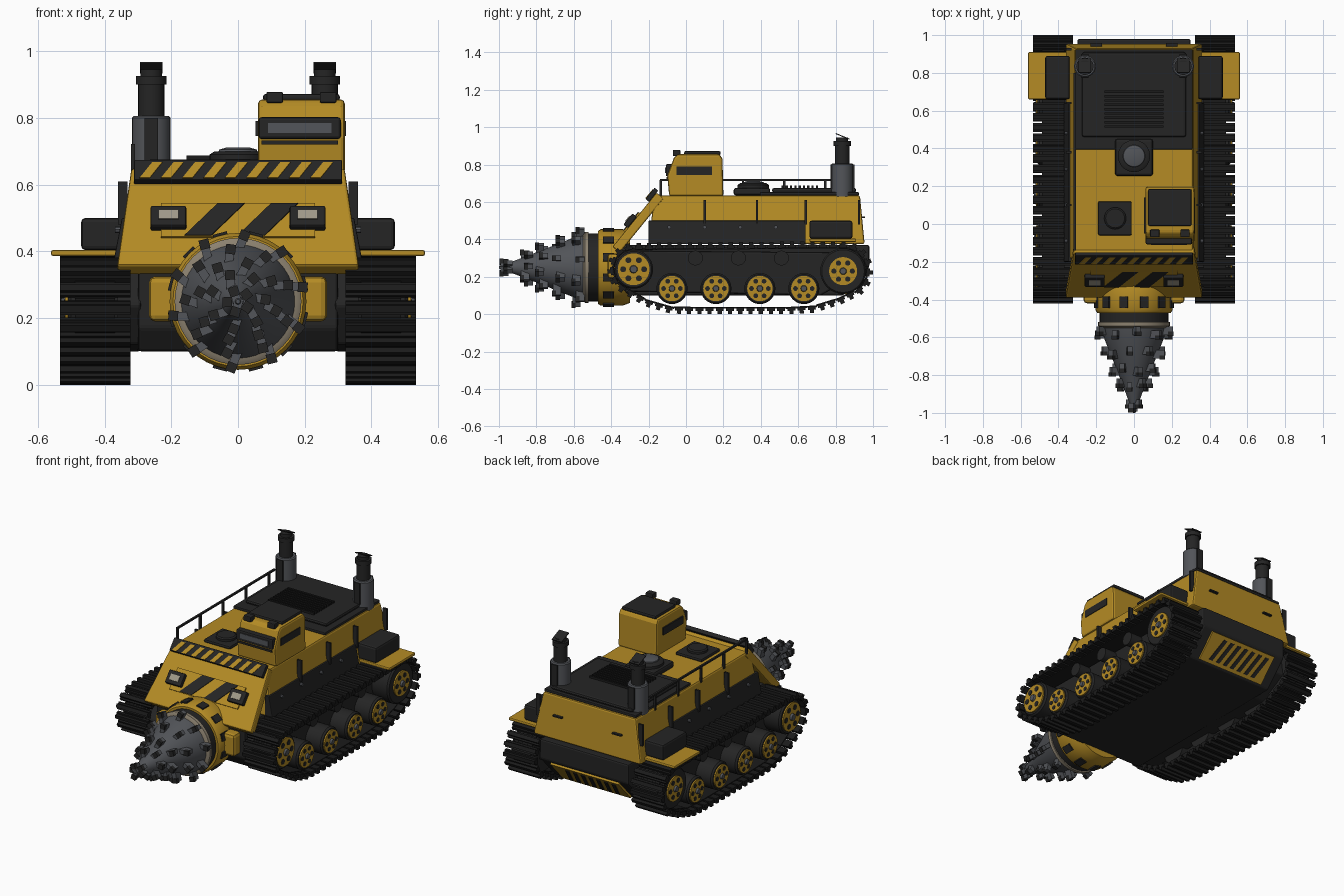
import bpy, bmesh
from math import sin, cos, pi, radians, hypot
from mathutils import Matrix, Vector

old = bpy.data.objects.get("Cube")
if old:
    bpy.data.objects.remove(old)


def material(name, r, g, b):
    m = bpy.data.materials.new(name)
    m.use_nodes = True
    m.diffuse_color = (r, g, b, 1)
    m.node_tree.nodes["Principled BSDF"].inputs["Base Color"].default_value = (r, g, b, 1)
    return m


YELLOW = material("yellow paint", .46, .26, .018)
DARK = material("dark steel", .018, .018, .018)
TRACK = material("track black", .011, .011, .011)
STEEL = material("drill steel", .085, .09, .1)
TAN = material("worn ring", .26, .22, .16)
LENS = material("lamp lens", .35, .32, .25)


def finish(name, bm, mat, bevel=0, smooth=False):
    bmesh.ops.recalc_face_normals(bm, faces=bm.faces)
    me = bpy.data.meshes.new(name)
    bm.to_mesh(me)
    bm.free()
    me.materials.append(mat)
    ob = bpy.data.objects.new(name, me)
    bpy.context.collection.objects.link(ob)
    if bevel:
        mod = ob.modifiers.new("bevel", 'BEVEL')
        mod.width, mod.segments = bevel, 2
    if smooth:
        bpy.ops.object.select_all(action='DESELECT')
        ob.select_set(True)
        bpy.context.view_layer.objects.active = ob
        bpy.ops.object.shade_smooth_by_angle(angle=radians(35))
    return ob


def loft(bm, a, b):
    """Closed solid between two matching outlines."""
    va, vb = [bm.verts.new(p) for p in a], [bm.verts.new(p) for p in b]
    bm.faces.new(va)
    bm.faces.new(vb)
    for i in range(len(va)):
        j = (i + 1) % len(va)
        bm.faces.new((va[i], va[j], vb[j], vb[i]))


def rect(x0, x1, y0, y1, z):
    return [(x0, y0, z), (x1, y0, z), (x1, y1, z), (x0, y1, z)]


def add_box(bm, x0, x1, y0, y1, z0, z1, M=Matrix()):
    loft(bm, [M @ Vector(p) for p in rect(x0, x1, y0, y1, z0)],
         [M @ Vector(p) for p in rect(x0, x1, y0, y1, z1)])


def box(name, mat, *size, bevel=0):
    bm = bmesh.new()
    add_box(bm, *size)
    return finish(name, bm, mat, bevel)


def frustum(name, mat, low, z0, high, z1, bevel=0):
    bm = bmesh.new()
    loft(bm, rect(*low, z0), rect(*high, z1))
    return finish(name, bm, mat, bevel)


def prism(name, mat, x0, x1, pts, bevel=0):
    bm = bmesh.new()
    loft(bm, [(x0, y, z) for y, z in pts], [(x1, y, z) for y, z in pts])
    return finish(name, bm, mat, bevel)


def lathe(name, mat, axis, centre, profile, n=32):
    """Solid of revolution from (position, radius) pairs along one axis."""
    bm, rings = bmesh.new(), []
    i = 'XYZ'.index(axis)
    for h, r in profile:
        ring = []
        for k in range(n):
            p = Vector(centre)
            p[i] += h
            p[(i + 1) % 3] += r * cos(2 * pi * k / n)
            p[(i + 2) % 3] += r * sin(2 * pi * k / n)
            ring.append(bm.verts.new(p))
        rings.append(ring)
    bm.faces.new(rings[0])
    bm.faces.new(rings[-1])
    for a, b in zip(rings, rings[1:]):
        for k in range(n):
            bm.faces.new((a[k], a[k - 1], b[k - 1], b[k]))
    return finish(name, bm, mat, smooth=True)


def slab(name, mat, pts, d0, d1, top, bottom, side=1, bevel=0):
    """Plate outlined in (x, z), lying on the slope through top and bottom."""
    dy, dz = bottom[0] - top[0], bottom[1] - top[1]
    n = Vector((0, dz, -dy)).normalized() * side
    base = [Vector((x, top[0] + (z - top[1]) * dy / dz, z)) for x, z in pts]
    bm = bmesh.new()
    loft(bm, [p + n * d0 for p in base], [p + n * d1 for p in base])
    return finish(name, bm, mat, bevel)


# Hull
prism("lower_hull", DARK, -.3, .3, [(-.36, .37), (-.36, .17), (-.31, .1), (.84, .1),
                                   (.98, .25), (.98, .37)], .01)
frustum("upper_hull", YELLOW, (-.362, .362, -.2, .955), .375, (-.312, .312, -.17, .93), .635, .01)
FRONT = ((-.165, .64), (-.385, .37))
slab("nose_plate", YELLOW, [(-.32, .65), (.32, .65), (.362, .36), (-.362, .36)], -.05, 0, *FRONT, bevel=.008)
slab("nose_panel", YELLOW, [(-.23, .54), (.23, .54), (.23, .44), (-.23, .44)], 0, .008, *FRONT)
for i in range(2):
    x = -.16 + i * .16
    slab("nose_stripe", DARK, [(x, .442), (x + .08, .442), (x + .18, .538), (x + .1, .538)],
         .008, .012, *FRONT)
slab("hazard_bar", DARK, [(-.312, .66), (.312, .66), (.312, .6), (-.312, .6)], 0, .025, *FRONT, bevel=.004)
for i in range(9):
    x = -.295 + i * .064
    slab("hazard_stripe", YELLOW, [(x, .603), (x + .03, .603), (x + .068, .65), (x + .038, .65)],
         .025, .028, *FRONT)
for s in (-1, 1):
    slab("lamp_frame", DARK, [(s * x, z) for x, z in
         ((.155, .52), (.262, .52), (.262, .46), (.155, .46))], 0, .03, *FRONT, bevel=.006)
    slab("lamp_lens", LENS, [(s * x, z) for x, z in
         ((.178, .503), (.238, .503), (.238, .476), (.178, .476))], .03, .035, *FRONT)

# Rear hazard panel and handles
REAR = ((.98, .25), (.84, .1))
slab("rear_panel", YELLOW, [(-.23, .24), (.23, .24), (.23, .11), (-.23, .11)], 0, .012, *REAR, side=-1)
for i in range(7):
    x = -.2 + i * .052
    slab("rear_stripe", DARK, [(x, .225), (x + .024, .225), (x + .06, .125), (x + .036, .125)],
         .012, .016, *REAR, side=-1)
for s in (-1, 1):
    box("rear_handle", DARK, s * .2 - .03, s * .2 + .03, .94, .958, .515, .523)

# Hull sides, rear fenders and tool boxes
for s in (-1, 1):
    inner = s * .32
    bm = bmesh.new()
    loft(bm, rect(inner, s * .372, -.2, .64, .375), rect(inner, s * .348, -.2, .64, .5))
    finish("side_skirt", bm, DARK, .004)
    for y in (-.09, .1, .29, .48):
        lathe("skirt_bolt", STEEL, 'X', (s * .36, y, .465), [(-.008, .01), (.008, .01)], 8)
    for y in (.1, .38, .64, .925):
        box("side_rod", DARK, s * .345 - .014, s * .345 + .014, y - .006, y + .006, .48, .61)
    box("rear_fender", YELLOW, s * .45 - .11, s * .45 + .11, .66, .91, .386, .404, bevel=.006)
    box("tool_box", DARK, s * .405 - .065, s * .405 + .065, .66, .89, .404, .5, bevel=.012)

# Engine deck with grille
box("engine_deck", DARK, -.31, .31, .395, .925, .635, .652, bevel=.005)
box("engine_cover", DARK, -.275, .275, .46, .91, .65, .675, bevel=.012)
for i in range(9):
    y = .51 + i * .023
    box("grille_slat", TRACK, -.155, .155, y, y + .012, .675, .688)

# Roof hatches
box("vent_base", DARK, -.1, .1, .255, .45, .635, .675, bevel=.012)
lathe("vent_dome", DARK, 'Z', (0, .36, .67), [(0, .085), (.02, .085), (.03, .07)])
lathe("vent_cap", STEEL, 'Z', (0, .36, .695), [(0, .06), (.01, .056), (.016, .035)])
box("hatch_base", DARK, -.19, -.012, -.06, .12, .635, .655, bevel=.008)
lathe("hatch_lid", DARK, 'Z', (-.1, .03, .65), [(0, .058), (.018, .058), (.024, .05)])

# Cab
prism("cab", YELLOW, .06, .32, [(-.09, .63), (-.1, .74), (-.065, .835), (-.045, .855),
                               (.18, .855), (.195, .83), (.2, .63)], .012)
box("cab_roof", DARK, .075, .305, -.01, .185, .85, .872, bevel=.008)
box("cab_visor", DARK, .062, .308, -.108, -.04, .737, .802, bevel=.008)
box("cab_windshield", STEEL, .09, .28, -.111, -.105, .755, .785)
box("cab_sill", DARK, .07, .3, -.105, -.06, .72, .732)
for x0, x1 in ((.052, .062), (.318, .324)):
    box("cab_side_window", DARK, x0, x1, -.05, .14, .745, .79)
for x in (.11, .27):
    box("cab_lamp", DARK, x - .025, x + .025, -.07, -.03, .845, .878, bevel=.005)

# Exhaust stacks
for s in (-1, 1):
    c = (s * .26, .835, 0)
    lathe("stack_jacket", STEEL, 'Z', c, [(.63, .058), (.8, .058), (.806, .052)], 24)
    box("stack_clamp", DARK, s * .26 - .02, s * .26 + .02, .772, .9, .67, .8)
    lathe("stack_pipe", DARK, 'Z', c, [(.8, .039), (.9, .039), (.9, .046), (.926, .046),
                                      (.926, .032), (.945, .032)], 24)
    prism("stack_flap", DARK, c[0] - .033, c[0] + .033,
          [(.8, .963), (.802, .968), (.875, .938), (.873, .933)])

# Handrail on the right edge
box("handrail", DARK, -.32, -.308, -.14, .8, .712, .722)
for i in range(5):
    y = -.135 + i * .22
    box("rail_post", DARK, -.32, -.308, y - .006, y + .006, .62, .716)

# Drill head
HUB = (0, 0, .25)
lathe("drill_housing", YELLOW, 'Y', HUB, [(-.3, .19), (-.34, .205), (-.455, .205), (-.47, .195)], 40)
lathe("drill_collar", DARK, 'Y', HUB, [(-.45, .182), (-.53, .182)], 40)
lathe("drill_ring", TAN, 'Y', HUB, [(-.52, .19), (-.54, .19), (-.55, .175)], 40)
lathe("drill_cone", STEEL, 'Y', HUB, [(-.54, .172), (-.6, .16), (-.75, .1), (-.9, .042), (-1, .006)], 40)
lugs, teeth, tips = bmesh.new(), bmesh.new(), bmesh.new()
for k in range(12):
    M = Matrix.Translation(HUB) @ Matrix.Rotation(2 * pi * (k + .5) / 12, 4, 'Y')
    add_box(lugs, -.022, .022, -.445, -.385, .19, .212, M)
for j, (y, r, count) in enumerate(((-.565, .165, 10), (-.67, .13, 9), (-.76, .095, 8),
                                   (-.84, .066, 7), (-.95, .02, 5))):
    reach = .062 - .006 * j
    for k in range(count):
        M = (Matrix.Translation(HUB) @ Matrix.Rotation(2 * pi * k / count + j * .45, 4, 'Y')
             @ Matrix.Translation((0, y - .02 * (k % 2), r - .015)) @ Matrix.Rotation(radians(22), 4, 'Y'))
        add_box(teeth, -.013, .013, -.022, .022, -.015, reach, M)
        add_box(tips, -.015, .015, -.027, -.005, reach - .025, reach + .004, M)
finish("housing_lugs", lugs, DARK)
finish("drill_teeth", teeth, STEEL)
finish("drill_tooth_tips", tips, DARK)
for s in (-1, 1):
    box("drill_bracket", YELLOW, s * .225 - .042, s * .225 + .042, -.42, -.34, .19, .325, bevel=.018)

# Track loop: front arc, bottom run, rear arc
path = [(-.28 + .116 * cos(a), .24 + .116 * sin(a)) for a in
        (radians(90 + 150 * i / 16) for i in range(17))]
path += [(-.21, .065), (-.08, .028), (.05, .025), (.55, .025), (.68, .032), (.82, .075)]
path += [(.84 + .135 * cos(a), .23 + .135 * sin(a)) for a in
         (radians(-50 + 140 * i / 16) for i in range(17))]
path.append(path[0])


def along(dist):
    for (ay, az), (by, bz) in zip(path, path[1:]):
        seg = hypot(by - ay, bz - az)
        if dist <= seg:
            t = Vector((0, by - ay, bz - az)) / seg
            return Vector((0, ay, az)) + t * dist, t
        dist -= seg


total = sum(hypot(b[0] - a[0], b[1] - a[1]) for a, b in zip(path, path[1:]))
SHOES = 56
for s in (-1, 1):
    bm = bmesh.new()
    for i in range(SHOES):
        p, t = along(total * (i + .5) / SHOES)
        M = Matrix(((1, 0, 0, s * .428), (0, t.y, t.z, p.y), (0, t.z, -t.y, p.z), (0, 0, 0, 1)))
        add_box(bm, -.106, .106, -.021, .021, -.01, .008, M)
        add_box(bm, -.106, .106, -.011, .011, .008, .025, M)
        add_box(bm, -.06, .06, -.028, .028, -.014, -.004, M)
    finish("track", bm, TRACK)
    prism("track_frame", DARK, s * .29, s * .4, [(-.37, .24), (-.3, .12), (.72, .1), (.9, .2),
                                               (.88, .33), (-.3, .34)], .01)
    # Wheels as (y, z, tyre radius, hub radius)
    wheels = [(-.28, .24, .104, .085), (.84, .23, .122, .075)]
    wheels += [(-.075 + .235 * i, .137, .083, .068) for i in range(4)]
    for y, z, r, h in wheels:
        c = (0, y, z)
        lathe("wheel", DARK, 'X', c, [(s * .36, r), (s * .5, r), (s * .51, r - .008)])
        lathe("wheel_hub", YELLOW, 'X', c, [(s * .5, h), (s * .518, h)])
        lathe("hub_cap", STEEL, 'X', c, [(s * .51, h * .28), (s * .53, h * .22)], 12)
        for k in range(6):
            a = k * pi / 3
            lathe("hub_hole", DARK, 'X', (0, y + h * .66 * cos(a), z + h * .66 * sin(a)),
                  [(s * .515, h * .19), (s * .521, h * .19)], 10)
    for i in range(3):
        lathe("return_roller", DARK, 'X', (0, .05 + .23 * i, .3), [(s * .36, .04), (s * .48, .04)], 16)
